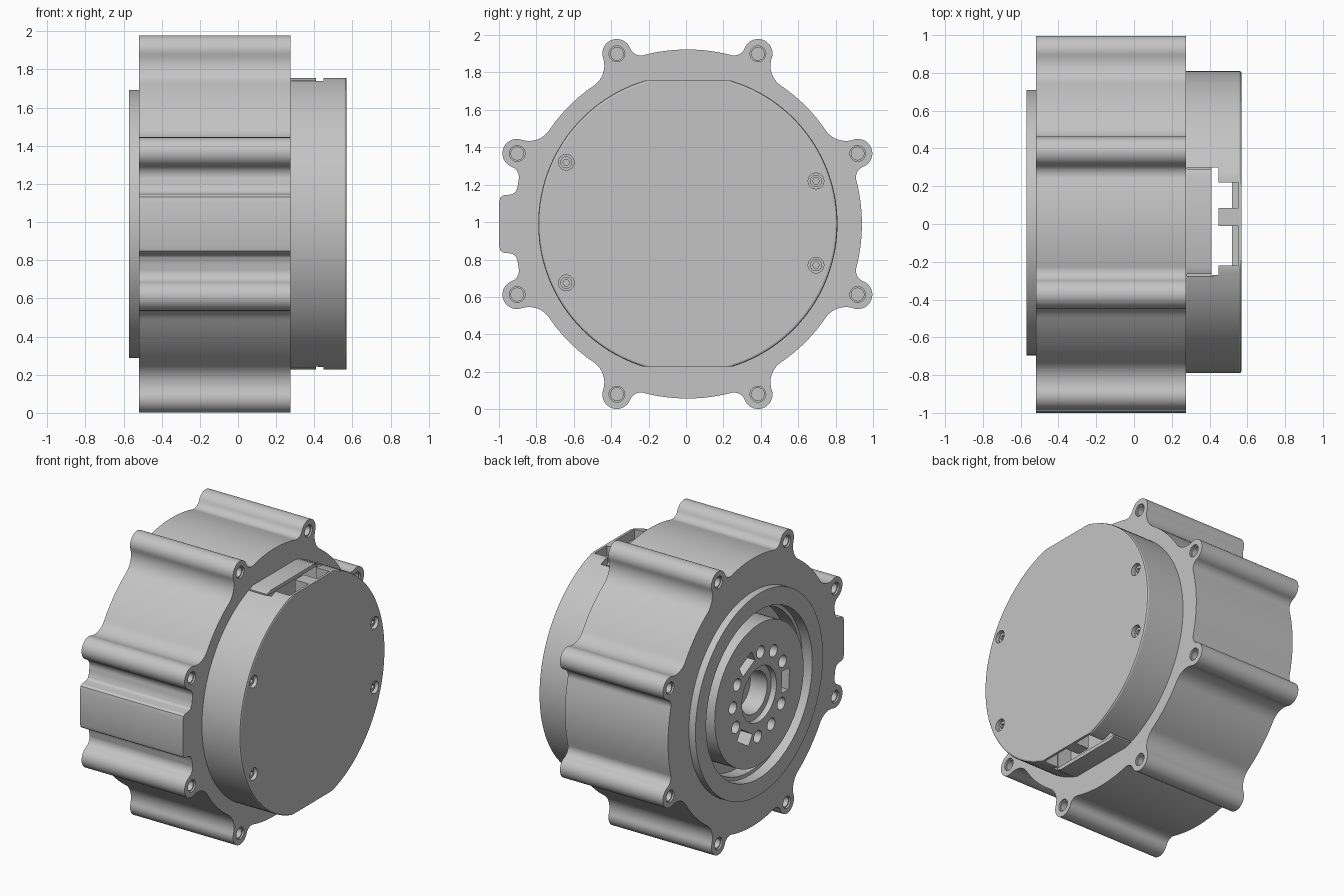
import bpy, bmesh, math
from mathutils import Matrix, Vector

if "Cube" in bpy.data.objects:
    bpy.data.objects.remove(bpy.data.objects["Cube"], do_unlink=True)

CY, CZ = 0.0075, 0.99       # main axis, parallel to x
BACK, FRONT = -0.52, 0.275  # housing end faces
LOBE_D, LOBE_R = 0.987, 0.077

grey = bpy.data.materials.new("plain grey")
grey.use_nodes = True
grey.diffuse_color = (0.55, 0.55, 0.55, 1)
grey.node_tree.nodes["Principled BSDF"].inputs["Base Color"].default_value = (0.55, 0.55, 0.55, 1)


def cylinder(bm, x0, x1, r, y=CY, z=CZ, n=96):
    m = Matrix.Translation(((x0 + x1) / 2, y, z)) @ Matrix.Rotation(math.pi / 2, 4, 'Y')
    bmesh.ops.create_cone(bm, cap_ends=True, segments=n, radius1=r, radius2=r,
                          depth=abs(x1 - x0), matrix=m)


def box(bm, x, y, z, turn=Matrix.Identity(4)):
    size = [b - a for a, b in (x, y, z)]
    mid = [(a + b) / 2 for a, b in (x, y, z)]
    m = turn @ Matrix.Translation(mid) @ Matrix.Diagonal((*size, 1))
    bmesh.ops.create_cube(bm, size=1, matrix=m)


def prism(bm, outline, x0, x1):
    face = bm.faces.new([bm.verts.new((x0, y, z)) for y, z in outline])
    out = bmesh.ops.extrude_face_region(bm, geom=[face])
    verts = [v for v in out["geom"] if isinstance(v, bmesh.types.BMVert)]
    bmesh.ops.translate(bm, verts=verts, vec=(x1 - x0, 0, 0))


def make(name, bm):
    bmesh.ops.recalc_face_normals(bm, faces=bm.faces)
    me = bpy.data.meshes.new(name)
    bm.to_mesh(me)
    bm.free()
    me.materials.append(grey)
    ob = bpy.data.objects.new(name, me)
    bpy.context.collection.objects.link(ob)
    return ob


def cut(ob, bm):
    """Subtract the shapes in bm and bake the result."""
    cutter = make("cutter", bm)
    cutter.hide_render = True
    mod = ob.modifiers.new("cut", 'BOOLEAN')
    mod.operation, mod.solver, mod.object = 'DIFFERENCE', 'EXACT', cutter
    deps = bpy.context.evaluated_depsgraph_get()
    me = bpy.data.meshes.new_from_object(ob.evaluated_get(deps))
    ob.modifiers.clear()
    ob.data = me
    bpy.data.objects.remove(cutter, do_unlink=True)


def polar(r, a):
    return Vector((r * math.cos(a), r * math.sin(a)))


def fillet(a, side, base, f):
    """Blend from base circle to a lobe; returns points, end angles."""
    p, q = base + f, LOBE_R + f
    d = math.acos((p * p + LOBE_D ** 2 - q * q) / (2 * p * LOBE_D))
    c, lobe = polar(p, a + side * d), polar(LOBE_D, a)
    u, v = -c.normalized(), (lobe - c).normalized()
    pts = [c + f * u.lerp(v, i / 10).normalized() for i in range(11)]
    phi = (Matrix.Rotation(-a, 2) @ (c - lobe))
    return pts, a + side * d, abs(math.atan2(phi.y, phi.x))


# Housing outline: eight bolt lobes and one rounded side pad
def housing_outline():
    pts = []
    kinds = [(0.933, 0.06), (0.893, 0.13)]
    half_pad = [(-0.905, 0.215), (-0.91, 0.19), (-0.92, 0.17), (-0.935, 0.16), (-0.955, 0.156),
                (-0.985, 0.153), (-1.0, 0.142), (-1.0075, 0.11)]
    for k in range(8):
        a = math.radians(22.5 + 45 * k)
        before, after = kinds[k % 2], kinds[(k + 1) % 2]
        rise, _, phi0 = fillet(a, -1, *before)
        fall, start, phi1 = fillet(a, 1, *after)
        pts += rise
        for i in range(1, 20):
            t = -phi0 + (phi0 + phi1) * i / 20
            pts.append(polar(LOBE_D, a) + polar(LOBE_R, a + t))
        pts += fall[::-1]
        _, end, _ = fillet(a + math.pi / 4, -1, *after)
        if k == 3:
            pts += [Vector(p) for p in half_pad]
            pts += [Vector((y, -z)) for y, z in half_pad[::-1]]
        else:
            pts += [polar(after[0], start + (end - start) * i / 12) for i in range(1, 12)]
    return [(p.x + CY, p.y + CZ) for p in pts]


bm = bmesh.new()
prism(bm, housing_outline(), BACK, FRONT)
housing = make("housing", bm)

# Bolt holes on both ends, with a narrower bore below each
for radius, depth in ((0.042, 0.012), (0.034, 0.12)):
    bm = bmesh.new()
    for k in range(8):
        p = polar(LOBE_D - 0.002, math.radians(22.5 + 45 * k))
        for x0, x1 in ((BACK - 0.02, BACK + depth), (FRONT - depth, FRONT + 0.02)):
            cylinder(bm, x0, x1, radius, p.x + CY, p.y + CZ, 32)
    cut(housing, bm)

# Rear flange ring and the recess behind it
bm = bmesh.new()
cylinder(bm, -0.57, BACK + 0.01, 0.703)
flange = make("rear_flange", bm)
for ob, x1, r in ((flange, -0.4, 0.585), (housing, -0.495, 0.585), (housing, -0.4, 0.56)):
    bm = bmesh.new()
    cylinder(bm, -0.65, x1, r)
    cut(ob, bm)

# Output disc with bolt circle, three slots and stepped bore
bm = bmesh.new()
cylinder(bm, -0.57, -0.395, 0.49)
disc = make("output_disc", bm)
bm = bmesh.new()
for k in range(12):
    a = math.radians(63 - 30 * k)
    if k % 4:
        p = polar(0.29, a)
        cylinder(bm, -0.6, -0.47, 0.042, p.x + CY, p.y + CZ, 32)
    else:
        turn = Matrix.Translation((0, CY, CZ)) @ Matrix.Rotation(a, 4, 'X')
        box(bm, (-0.6, -0.47), (0.25, 0.33), (-0.075, 0.075), turn)
cylinder(bm, -0.6, -0.53, 0.19)
cut(disc, bm)
bm = bmesh.new()
cylinder(bm, -0.6, -0.3, 0.145)
cut(disc, bm)

# Front cover: round with softened rim, flats at top and bottom
COVER_Y, COVER_Z, END = 0.01, 0.991, 0.569
TOP, BOTTOM = 1.756, 0.228
bm = bmesh.new()
cylinder(bm, FRONT - 0.01, END, 0.80, COVER_Y, COVER_Z, 128)
rim = [e for e in bm.edges if all(v.co.x > END - 0.001 for v in e.verts)]
bmesh.ops.bevel(bm, geom=rim, offset=0.012, segments=2, profile=0.5, affect='EDGES')
cover = make("front_cover", bm)
bm = bmesh.new()
for z in ((BOTTOM - 0.2, BOTTOM), (TOP, TOP + 0.2)):
    box(bm, (0, 1), (-1, 1), z)
cut(cover, bm)

# Connector window: long slot, two deep notches, hollow under the tongue, side gaps
bm = bmesh.new()
box(bm, (0.41, 0.447), (-0.27, 0.3), (-0.1, 2.1))
cut(cover, bm)
notches = ((-0.22, -0.01), (0.085, 0.22))
bm = bmesh.new()
for y in notches:
    box(bm, (0.44, 0.52), y, (-0.1, 2.1))
cut(cover, bm)
bm = bmesh.new()
box(bm, (0.3, 0.43), (-0.26, 0.285), (BOTTOM + 0.025, TOP - 0.025))
cut(cover, bm)
bm = bmesh.new()
for z in ((0.1, BOTTOM + 0.07), (TOP - 0.07, 1.9)):
    for y in notches:
        box(bm, (0.51, 0.552), y, z)
    for y in ((-0.274, -0.265), (0.29, 0.3)):
        box(bm, (0.28, 0.42), y, z)
cut(cover, bm)

# Recessed socket screws on the cover
places = [(-0.64, 1.32), (-0.64, 0.675), (0.695, 1.22), (0.695, 0.77)]
bm = bmesh.new()
for y, z in places:
    cylinder(bm, 0.525, 0.6, 0.042, y, z, 32)
cut(cover, bm)
screws = []
for y, z in places:
    bm = bmesh.new()
    cylinder(bm, 0.52, 0.55, 0.032, y, z, 32)
    screw = make("cover_screw", bm)
    bm = bmesh.new()
    cylinder(bm, 0.535, 0.6, 0.018, y, z, 6)
    cut(screw, bm)
    screws.append(screw)

# Smooth curved walls, keep edges crisp
for ob in [housing, flange, disc, cover] + screws:
    bpy.ops.object.select_all(action='DESELECT')
    ob.select_set(True)
    bpy.context.view_layer.objects.active = ob
    bpy.ops.object.shade_smooth_by_angle(angle=math.radians(20))
